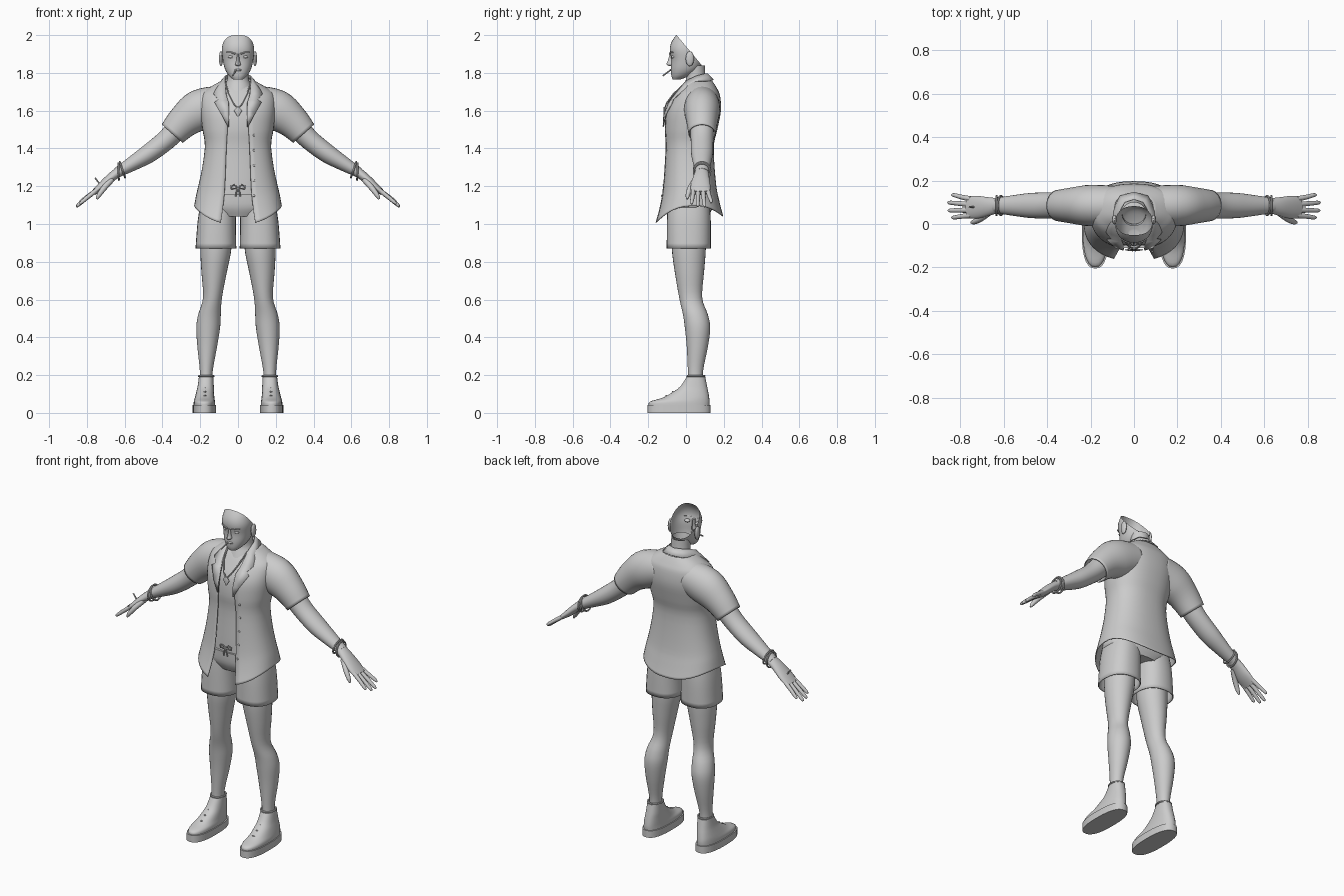
import bpy, bmesh, math
from mathutils import Vector

if "Cube" in bpy.data.objects:
    bpy.data.objects.remove(bpy.data.objects["Cube"])

grey = bpy.data.materials.new("plain grey")
grey.diffuse_color = (0.6, 0.6, 0.6, 1)
grey.use_nodes = True
grey.node_tree.nodes["Principled BSDF"].inputs["Base Color"].default_value = grey.diffuse_color


def dense(rows, k=4):
    """Smoothly interpolate a list of equal-length tuples."""
    out = []
    for i in range(len(rows) - 1):
        p0, p1, p2, p3 = rows[max(i - 1, 0)], rows[i], rows[i + 1], rows[min(i + 2, len(rows) - 1)]
        for j in range(k):
            t = j / k
            out.append(tuple(0.5 * (2 * b + (c - a) * t + (2 * a - 5 * b + 4 * c - d) * t * t
                                    + (3 * b - a - 3 * c + d) * t ** 3)
                             for a, b, c, d in zip(p0, p1, p2, p3)))
    return out + [rows[-1]]


def spow(v, p):
    return math.copysign(abs(v) ** p, v)


def finish(ob, mirror=False, thick=0, angle=40):
    ob.data.materials.clear()
    ob.data.materials.append(grey)
    bpy.ops.object.select_all(action='DESELECT')
    ob.select_set(True)
    bpy.context.view_layer.objects.active = ob
    bpy.ops.object.transform_apply()
    bpy.ops.object.shade_smooth_by_angle(angle=math.radians(angle))
    if thick:
        m = ob.modifiers.new("thickness", 'SOLIDIFY')
        m.thickness = thick
    if mirror:
        ob.modifiers.new("mirror", 'MIRROR').use_clip = False
    return ob


def from_bm(name, bm, **kw):
    bmesh.ops.recalc_face_normals(bm, faces=bm.faces[:])
    me = bpy.data.meshes.new(name)
    bm.to_mesh(me)
    bm.free()
    ob = bpy.data.objects.new(name, me)
    bpy.context.collection.objects.link(ob)
    return finish(ob, **kw)


def bridge(bm, rings, closed=True):
    for a, b in zip(rings, rings[1:]):
        n = len(a)
        for i in range(n if closed else n - 1):
            bm.faces.new((a[i], a[(i + 1) % n], b[(i + 1) % n], b[i]))


def loft(name, rows, flat=True, caps=(True, True), n=28, p=1.0, cut=None, k=4, **kw):
    """Rows are x, y, z, half width, half depth; rings lie flat or follow the path."""
    rows = dense(rows, k)
    bm, rings = bmesh.new(), []
    for i, (x, y, z, a, b) in enumerate(rows):
        side = Vector((1, 0, 0))
        if not flat:
            d = Vector(rows[min(i + 1, len(rows) - 1)][:3]) - Vector(rows[max(i - 1, 0)][:3])
            side = Vector((-d.z, 0, d.x)).normalized()
        rings.append([bm.verts.new(Vector((x, y, z)) + side * a * spow(math.cos(q), p)
                                   + Vector((0, b * spow(math.sin(q), p), 0)))
                      for q in (2 * math.pi * j / n for j in range(n))])
    bridge(bm, rings)
    for use, r in zip(caps, (rings[0], rings[-1])):
        if use:
            bm.faces.new(r)
    if cut:
        bmesh.ops.bisect_plane(bm, geom=bm.verts[:] + bm.edges[:] + bm.faces[:],
                               plane_co=cut[0], plane_no=cut[1], clear_outer=True)
    return from_bm(name, bm, **kw)


def span(rows):
    """Turn x, z, half width, front y, back y into loft rows."""
    return [(x, (f + b) / 2, z, w, (b - f) / 2) for x, z, w, f, b in rows]


def wire(name, pts, r, cyclic=False, mirror=False):
    cu = bpy.data.curves.new(name, 'CURVE')
    cu.dimensions, cu.bevel_depth, cu.bevel_resolution, cu.use_fill_caps = '3D', r, 2, True
    s = cu.splines.new('POLY')
    s.points.add(len(pts) - 1)
    for q, c in zip(s.points, pts):
        q.co = (*c, 1)
    s.use_cyclic_u = cyclic
    ob = bpy.data.objects.new(name, cu)
    bpy.context.collection.objects.link(ob)
    bpy.ops.object.select_all(action='DESELECT')
    ob.select_set(True)
    bpy.context.view_layer.objects.active = ob
    bpy.ops.object.convert(target='MESH')
    return finish(bpy.context.object, mirror)


def ball(name, co, size, mirror=False):
    bpy.ops.mesh.primitive_uv_sphere_add(segments=16, ring_count=10, location=co)
    ob = bpy.context.object
    ob.name, ob.scale = name, size
    return finish(ob, mirror)


# Face shell, open behind the hairline
loft("head", span([(0, 1.765, .025, -.07, -.03), (0, 1.785, .048, -.077, .02), (0, 1.82, .069, -.08, .07),
                   (0, 1.87, .081, -.078, .09), (0, 1.92, .086, -.086, .09), (0, 1.96, .08, -.078, .085),
                   (0, 2.0, .066, -.052, .06), (0, 2.02, .05, -.03, .04)]),
     p=.9, cut=((0, -.05, 2.0), (0, .155, .13)))
loft("neck", span([(0, 1.66, .09, -.05, .14), (0, 1.72, .075, -.02, .125), (0, 1.77, .056, 0, .105),
                   (0, 1.84, .055, -.01, .1)]), caps=(True, False))
loft("nose", span([(0, 1.836, .006, -.088, -.06), (0, 1.845, .015, -.103, -.06), (0, 1.865, .009, -.096, -.06),
                   (0, 1.9, .006, -.087, -.06)]), n=12)
ball("ear", (.09, .02, 1.875), (.011, .022, .04), True)
ball("eye", (.036, -.064, 1.885), (.017, .014, .009), True)
wire("eyebrow", [(.012, -.086, 1.9), (.035, -.083, 1.908), (.06, -.068, 1.908)], .004, mirror=True)
ball("lips", (0, -.078, 1.815), (.02, .008, .006))
wire("mouth_stick", [(-.008, -.075, 1.82), (-.028, -.122, 1.785)], .004)

# Torso under the shirt
loft("torso", span([(0, 1.08, .18, -.1, .13), (0, 1.2, .165, -.1, .125), (0, 1.4, .155, -.092, .125),
                    (0, 1.5, .17, -.1, .145), (0, 1.6, .18, -.09, .165), (0, 1.67, .17, -.05, .155),
                    (0, 1.72, .1, -.015, .135), (0, 1.74, .06, .01, .11)]), p=.88)

# Open shirt: z, half width, front, back, half opening
P = .85
shirt = dense([(1.02, .232, -.17, .197, .092), (1.1, .222, -.145, .178, .08), (1.2, .206, -.126, .16, .07),
               (1.4, .176, -.113, .147, .062), (1.5, .188, -.115, .166, .056), (1.6, .2, -.105, .185, .052),
               (1.68, .195, -.062, .18, .06), (1.72, .155, -.025, .163, .066), (1.757, .09, .0, .14, .07)])


def shirt_y(x, z):
    _, w, f, b, _ = min(shirt, key=lambda r: abs(r[0] - z))
    s = min(abs(x) / w, .98) ** (1 / P)
    return (f + b) / 2 - (b - f) / 2 * math.sqrt(1 - s * s) ** P


bm, rings = bmesh.new(), []
for z, w, f, b, xo in shirt:
    t0 = math.asin((xo / w) ** (1 / P))
    ring = []
    for j in range(41):
        q = t0 + (2 * math.pi - 2 * t0) * j / 40
        dip = (.075 * math.sin(q) ** 2 - .022 * math.cos(q)) * max(0, 1 - (z - 1.02) / .25)
        ring.append(bm.verts.new((w * spow(math.sin(q), P),
                                  (f + b) / 2 - (b - f) / 2 * spow(math.cos(q), P), z + dip)))
    rings.append(ring)
bridge(bm, rings, closed=False)
from_bm("shirt_body", bm, thick=.005)
loft("shirt_sleeve", [(.08, .085, 1.64, .095, .09), (.2, .085, 1.604, .109, .095),
                      (.285, .085, 1.545, .09, .083), (.348, .085, 1.478, .074, .072)],
     flat=False, caps=(False, False), mirror=True, thick=.005)

# Collar around the neck, running down into the lapels
bm = bmesh.new()
inner = [(0, .115, 1.797), (.045, .1, 1.797), (.068, .055, 1.785), (.07, .0, 1.76)]
outer = [(0, .148, 1.765), (.065, .13, 1.76), (.1, .06, 1.748), (.115, .0, 1.72)]
for xi, xo, z in ((.064, .13, 1.69), (.055, .105, 1.66), (.05, .125, 1.645), (.048, .085, 1.575), (.05, .054, 1.515)):
    inner.append((xi, shirt_y(xi, z) - .012, z))
    outer.append((xo, shirt_y(xo, z) - .01, z))
bridge(bm, [[bm.verts.new(c) for c in inner], [bm.verts.new(c) for c in outer]], closed=False)
from_bm("collar", bm, mirror=True, thick=.005)
for i in range(5):
    z = 1.15 + i * .08
    ball("button", (.085, shirt_y(.085, z) - .001, z), (.006, .004, .006))

# Necklace with pendant
wire("necklace", [(.066, .0, 1.75), (.05, -.065, 1.69), (.025, -.103, 1.64), (0, -.113, 1.61)], .004, mirror=True)
loft("pendant", [(0, -.114, 1.57, .003, .003), (0, -.114, 1.6, .022, .006), (0, -.114, 1.62, .006, .004)], n=8, k=1)

# Shorts, with drawstring bow
loft("shorts_waist", span([(0, 1.04, .13, -.085, .12), (0, 1.09, .205, -.107, .14), (0, 1.16, .19, -.112, .135)]),
     p=.85)
loft("shorts_leg", [(.1, .015, 1.12, .095, .11), (.112, .015, 1.02, .101, .116), (.117, .015, .87, .108, .117)],
     p=.85, caps=(True, False), mirror=True, thick=.005)
wire("bow_loop", [(0, -.116, 1.19), (.02, -.12, 1.207), (.037, -.118, 1.2), (.035, -.118, 1.186),
                  (0, -.118, 1.19)], .004, mirror=True)
wire("bow_tail", [(0, -.118, 1.19), (.008, -.122, 1.17), (.012, -.12, 1.145)], .004, mirror=True)

# Legs
loft("leg", [(.112, .015, 1.02, .08, .09), (.117, .015, .87, .082, .09), (.126, .018, .75, .068, .078),
             (.135, .025, .61, .05, .061), (.151, .05, .52, .06, .066), (.158, .061, .45, .063, .067),
             (.163, .06, .35, .052, .056), (.168, .05, .22, .034, .04), (.17, .05, .13, .034, .04)], mirror=True)

# Shoes
loft("shoe_sole", span([(.178, 0, .062, -.205, .13), (.178, .042, .062, -.205, .13)]), p=.8, k=1, mirror=True)
loft("shoe_upper", span([(.178, .04, .057, -.198, .124), (.178, .06, .056, -.19, .125), (.177, .08, .052, -.125, .123),
                         (.174, .11, .047, -.07, .118), (.171, .14, .043, -.03, .112),
                         (.169, .19, .038, .003, .102)]), p=.85, mirror=True)
for i in range(3):
    y, z = -.105 + i * .035, .092 + i * .02
    wire("shoe_lace", [(.14, y + .03, z - .015), (.174, y, z), (.21, y + .03, z - .015)], .004, mirror=True)
wire("anklet", [(.168 + .04 * math.cos(q), .052 + .046 * math.sin(q), .195)
                for q in (math.pi * i / 10 for i in range(20))], .005, True, True)

# Arms and hands
loft("arm", [(.2, .085, 1.6, .07, .07), (.3, .085, 1.525, .062, .064), (.38, .085, 1.445, .054, .06),
             (.47, .085, 1.375, .05, .058), (.55, .085, 1.325, .04, .048), (.64, .085, 1.272, .027, .034)],
     flat=False, mirror=True)
loft("palm", [(.62, .085, 1.284, .027, .033), (.67, .08, 1.248, .024, .043), (.72, .077, 1.203, .021, .052),
              (.765, .077, 1.165, .014, .05)], flat=False, mirror=True)
for y0, y1, x1, z1 in ((.115, .133, .838, 1.112), (.09, .098, .856, 1.09), (.064, .062, .854, 1.092),
                       (.04, .03, .838, 1.105)):
    loft("finger", [(.75, y0, 1.178, .012, .013), ((.75 + x1) / 2, (y0 + y1) / 2, (1.182 + z1) / 2, .011, .011),
                    (x1 - .01, y1, z1 + .01, .009, .009), (x1, y1, z1, .004, .004)],
         flat=False, n=12, mirror=True)
loft("thumb", [(.665, .055, 1.24, .016, .018), (.705, .025, 1.195, .015, .016), (.735, .01, 1.155, .012, .012),
               (.748, .007, 1.132, .005, .005)], flat=False, n=12, mirror=True)
for x, tilt in ((.612, 1.9), (.632, 1.6)):
    bpy.ops.mesh.primitive_torus_add(major_radius=.044, minor_radius=.005, major_segments=24, minor_segments=8,
                                     location=(x, .085, 1.283 - (x - .62) * .5), rotation=(0, tilt, 0))
    bpy.context.object.name = "bracelet"
    finish(bpy.context.object, True)
wire("hand_stick", [(-.757, .078, 1.245), (-.72, .078, 1.195)], .004)
